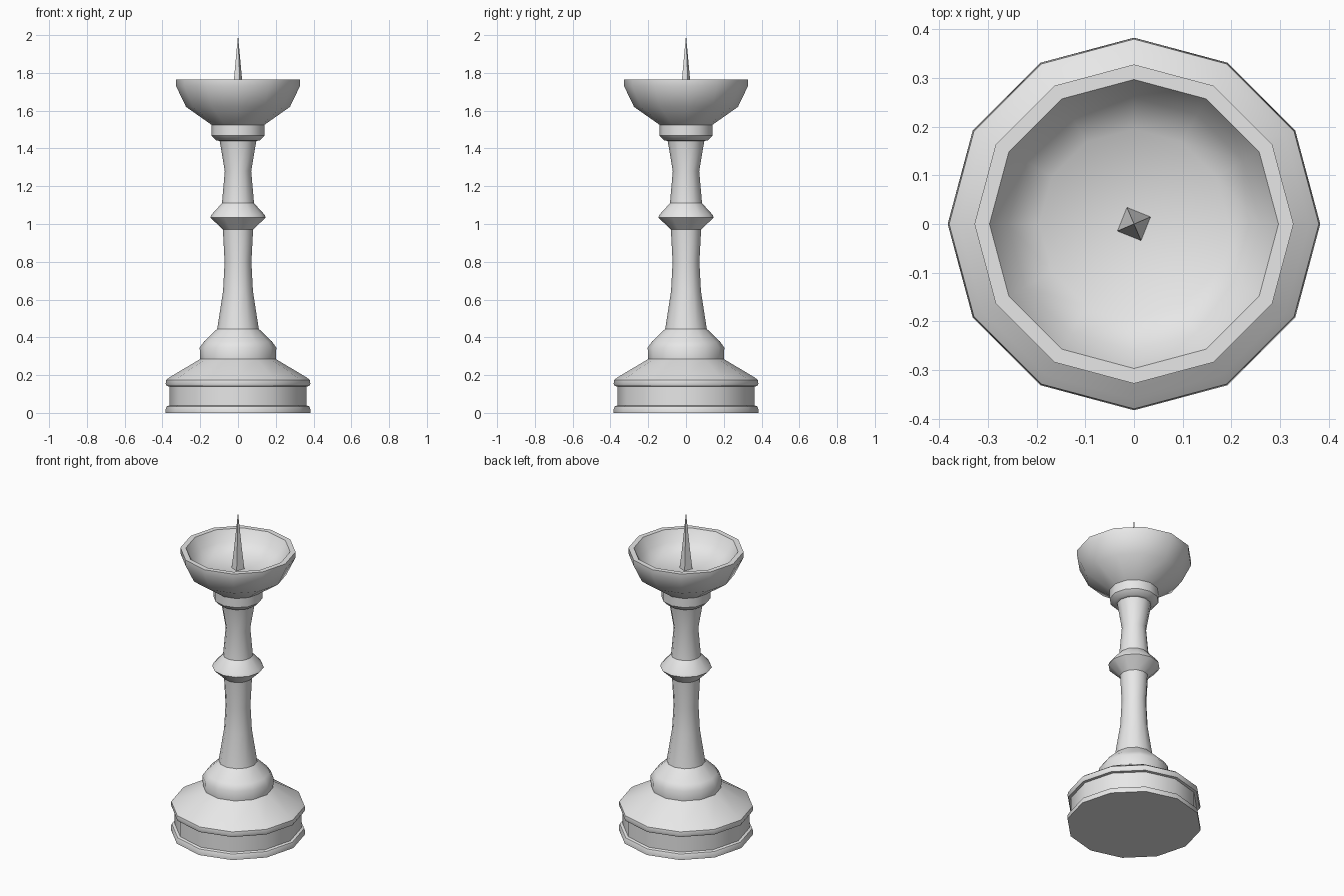
import bpy
import math

cube = bpy.data.objects.get("Cube")
if cube:
    bpy.data.objects.remove(cube, do_unlink=True)

COLOUR = (0.8, 0.8, 0.8, 1.0)
metal = bpy.data.materials.new("grey_metal")
metal.use_nodes = True
metal.diffuse_color = COLOUR
metal.node_tree.nodes["Principled BSDF"].inputs["Base Color"].default_value = COLOUR


def lathe(name, profile, sides=12, turn=0.0):
    """Spin (radius, height) points round z; a zero radius closes to a point."""
    verts, faces, rings = [], [], []
    for r, z in profile:
        count = sides if r > 0 else 1
        start = len(verts)
        for i in range(count):
            a = turn + i * math.tau / sides
            verts.append((r * math.cos(a), r * math.sin(a), z))
        rings.append([start + i % count for i in range(sides)])
    for low, high in zip(rings, rings[1:]):
        for i in range(sides):
            j = (i + 1) % sides
            loop = [low[i], low[j], high[j], high[i]]
            faces.append(list(dict.fromkeys(loop)))
    mesh = bpy.data.meshes.new(name)
    mesh.from_pydata(verts, [], faces)
    mesh.materials.append(metal)
    ob = bpy.data.objects.new(name, mesh)
    bpy.context.collection.objects.link(ob)
    bpy.ops.object.select_all(action='DESELECT')
    ob.select_set(True)
    bpy.context.view_layer.objects.active = ob
    bpy.ops.object.shade_smooth_by_angle(angle=math.radians(42))
    return ob


# Stepped foot with a recessed band
lathe("foot", [(0, 0), (0.383, 0), (0.383, 0.02), (0.377, 0.035), (0.362, 0.04),
               (0.362, 0.14), (0.378, 0.142), (0.383, 0.155), (0.38, 0.175),
               (0.36, 0.19), (0.2, 0.285)])
# Domed shoulder above the foot
lathe("shoulder", [(0.2, 0.285), (0.203, 0.345), (0.18, 0.378), (0.11, 0.445)])
# Waisted stem in two lengths, with a knop between
lathe("lower_stem", [(0.11, 0.445), (0.079, 0.645), (0.071, 0.8), (0.08, 0.97)])
lathe("knop", [(0.08, 0.97), (0.147, 1.035), (0.14, 1.05), (0.085, 1.11)])
lathe("upper_stem", [(0.085, 1.11), (0.07, 1.28), (0.097, 1.44)])
# Collar under the cup
lathe("collar", [(0.097, 1.44), (0.115, 1.442), (0.14, 1.468), (0.14, 1.525)])
# Drip cup with a flat rim and floor
lathe("drip_cup", [(0.14, 1.525), (0.275, 1.62), (0.328, 1.73), (0.328, 1.765),
                   (0.297, 1.765), (0.26, 1.7), (0.195, 1.65), (0, 1.65)])
# Four-sided candle spike
lathe("spike", [(0.037, 1.65), (0.023, 1.77), (0, 2.0)], sides=4,
      turn=math.radians(23))
